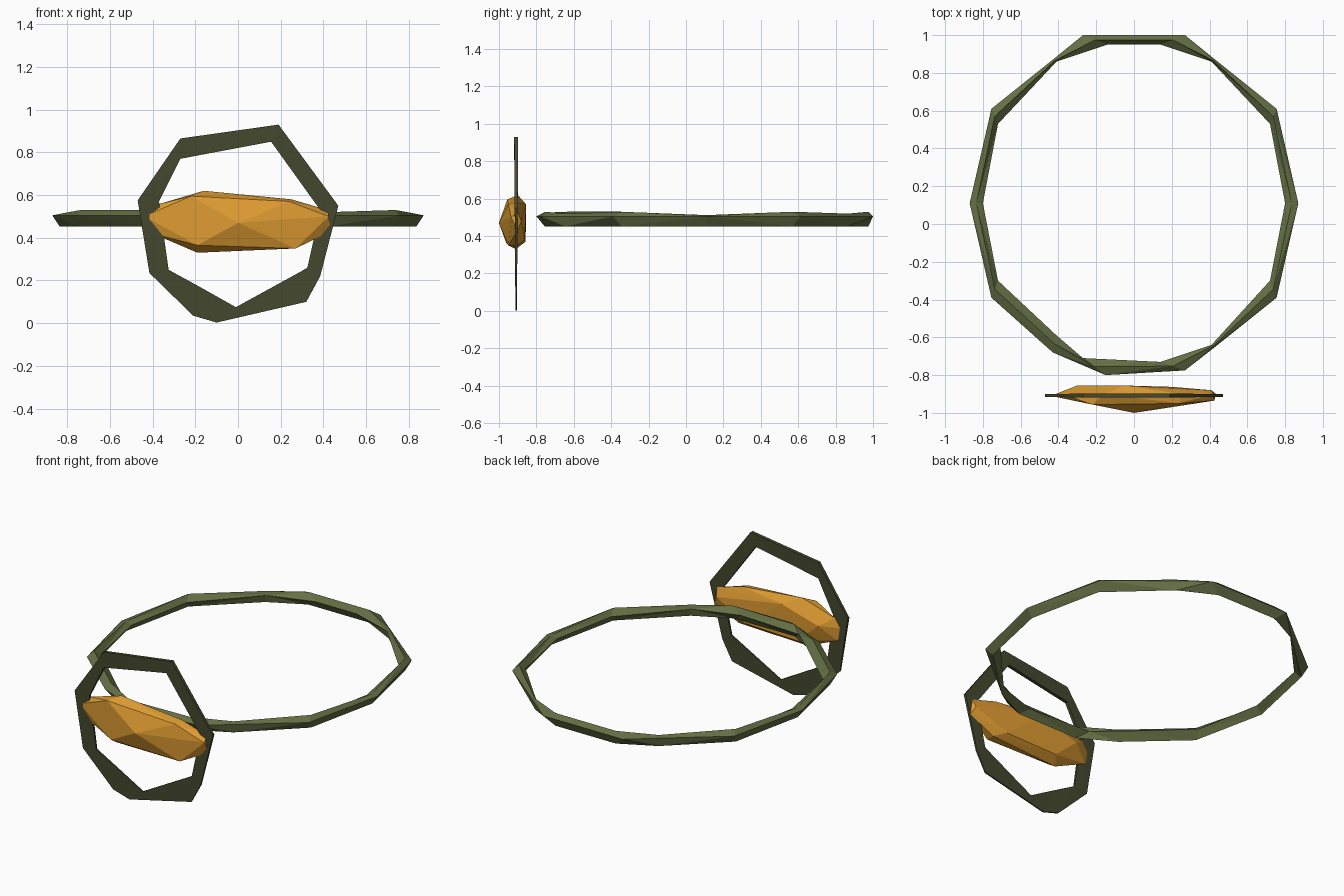
import bpy, bmesh

if "Cube" in bpy.data.objects:
    bpy.data.objects.remove(bpy.data.objects["Cube"])


def material(name, rgb):
    m = bpy.data.materials.new(name)
    m.diffuse_color = (*rgb, 1)
    m.use_nodes = True
    m.node_tree.nodes["Principled BSDF"].inputs["Base Color"].default_value = m.diffuse_color
    return m


OLIVE = material("olive band", (0.128, 0.158, 0.058))
DARK = material("dark olive frame", (0.058, 0.066, 0.027))
AMBER = material("amber stone", (0.72, 0.325, 0.031))


def finish(name, bm, mat):
    bmesh.ops.recalc_face_normals(bm, faces=bm.faces)
    me = bpy.data.meshes.new(name)
    bm.to_mesh(me)
    bm.free()
    me.materials.append(mat)
    ob = bpy.data.objects.new(name, me)
    bpy.context.collection.objects.link(ob)
    return ob


def closed_sweep(name, sections, mat):
    """Join a closed loop of equal cross-sections with faces."""
    bm = bmesh.new()
    rings = [[bm.verts.new(p) for p in s] for s in sections]
    for i, a in enumerate(rings):
        b = rings[(i + 1) % len(rings)]
        for j in range(len(a)):
            k = (j + 1) % len(a)
            bm.faces.new((a[j], a[k], b[k], b[j]))
    bmesh.ops.triangulate(bm, faces=bm.faces)
    return finish(name, bm, mat)


# Large faceted band: outer x, y, inner x, y, top z
right = [(0.27, 1.0, 0.14, 0.95, 0.53), (0.43, 0.87, 0.41, 0.86, 0.52),
         (0.755, 0.61, 0.72, 0.53, 0.53), (0.87, 0.11, 0.80, 0.11, 0.512),
         (0.755, -0.39, 0.72, -0.30, 0.53), (0.43, -0.65, 0.41, -0.64, 0.52),
         (0.27, -0.775, 0.14, -0.73, 0.53)]
left = [(-0.15, -0.80, -0.27, -0.71, 0.525), (-0.43, -0.68, -0.41, -0.59, 0.53)]
left += [(-a, b, -c, d, e) for a, b, c, d, e in reversed(right[:5])]
sections = []
for ox, oy, ix, iy, top in right + left:
    mx, my = (ox + ix) / 2, (oy + iy) / 2
    sections.append([(ox, oy, 0.505), (mx, my, top), (ix, iy, 0.497),
                     (mx, my, 0.452)])
closed_sweep("band", sections, OLIVE)

# Thin upright frame: outer x, z, inner x, z
frame = [(0.19, 0.93, 0.155, 0.85), (-0.27, 0.865, -0.27, 0.77),
         (-0.47, 0.575, -0.37, 0.57), (-0.415, 0.235, -0.325, 0.25),
         (-0.21, 0.035, -0.17, 0.165), (-0.10, 0.003, -0.01, 0.075),
         (0.32, 0.10, 0.30, 0.245), (0.385, 0.22, 0.325, 0.26),
         (0.47, 0.55, 0.385, 0.53)]
sections = []
for ox, oz, ix, iz in frame:
    t = 0.004 + 0.007 * oz
    y = -0.908
    sections.append([(ox, y - t, oz), (ox, y + t, oz),
                     (ix, y + t, iz), (ix, y - t, iz)])
closed_sweep("upright_frame", sections, DARK)

# Faceted stone across the frame
stone = [(0, -1.0, 0.47), (-0.22, -0.956, 0.595), (0.24, -0.95, 0.57),
         (-0.19, -0.962, 0.365), (0.27, -0.95, 0.35), (0.425, -0.935, 0.50),
         (-0.44, -0.91, 0.50), (-0.40, -0.90, 0.42), (-0.38, -0.90, 0.555),
         (-0.16, -0.90, 0.62), (0.25, -0.90, 0.58), (0.42, -0.90, 0.53),
         (0.435, -0.90, 0.43), (-0.19, -0.91, 0.33), (0.27, -0.90, 0.35),
         (-0.30, -0.855, 0.50), (-0.05, -0.855, 0.57), (0.41, -0.88, 0.48),
         (-0.15, -0.858, 0.37), (0.20, -0.862, 0.38)]
bm = bmesh.new()
for p in stone:
    bm.verts.new(p)
hull = bmesh.ops.convex_hull(bm, input=bm.verts)
bmesh.ops.delete(bm, geom=[v for v in bm.verts if not v.link_faces], context='VERTS')
finish("stone", bm, AMBER)
